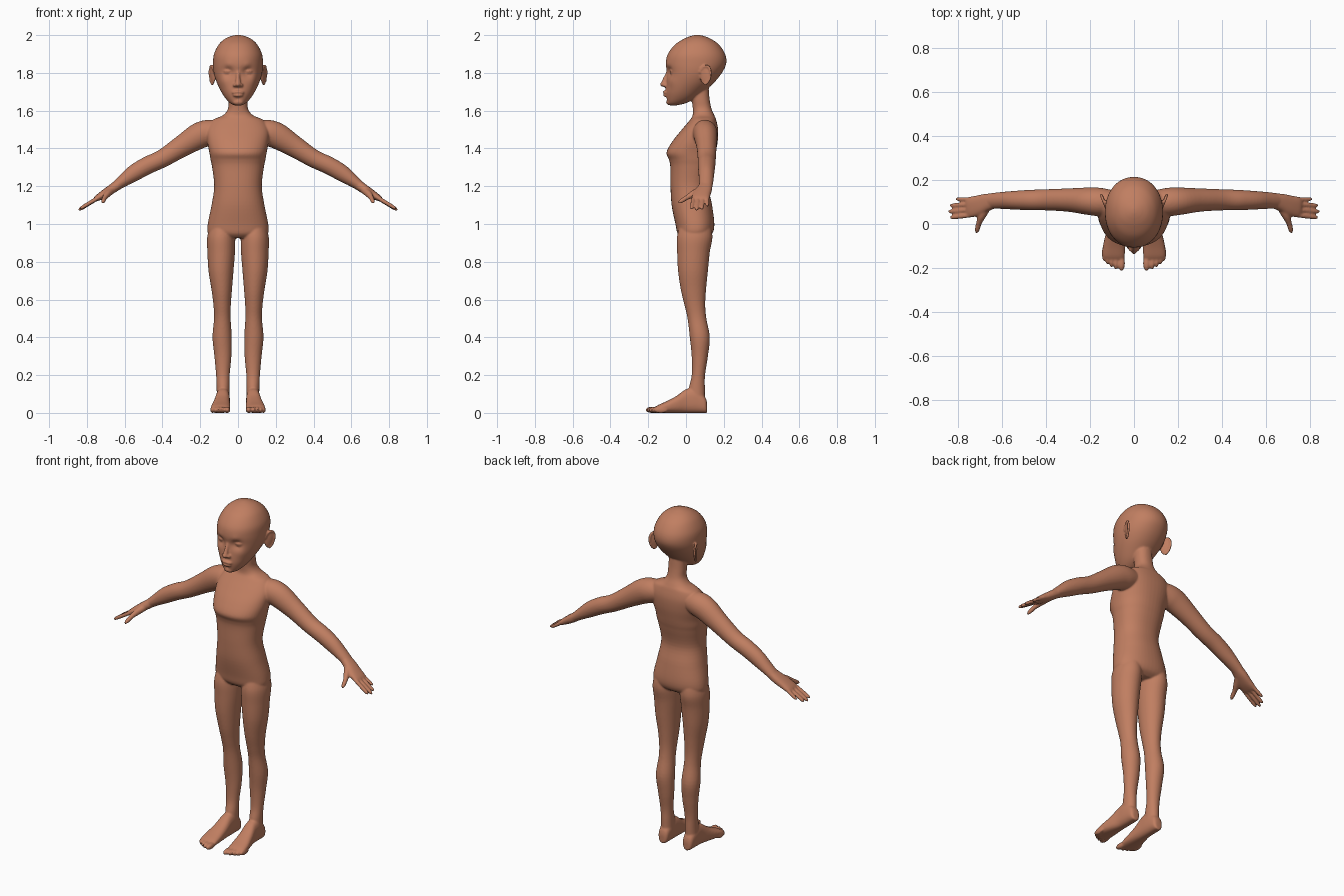
import bpy, bmesh, math
from mathutils import Vector, Matrix, Euler

bm = bmesh.new()


def power(v, p):
    return math.copysign(abs(v) ** (2 / p), v)


def catmull(a, b, c, d, t):
    return [0.5 * (2 * q + (r - p) * t + (2 * p - 5 * q + 4 * r - s) * t * t
                   + (3 * q - p - 3 * r + s) * t ** 3) for p, q, r, s in zip(a, b, c, d)]


def loft(sections, n=32, steps=5, p=2.0, mirror=False):
    """Skin smooth rings through sections (centre, half axis U, half axis V)."""
    keys = [[*c, *u, *v] for c, u, v in sections]
    rows = []
    for i in range(len(keys) - 1):
        quad = [keys[max(i - 1, 0)], keys[i], keys[i + 1], keys[min(i + 2, len(keys) - 1)]]
        rows += [catmull(*quad, k / steps) for k in range(steps)]
    rows.append(keys[-1])
    made = []
    for side in ((1, -1) if mirror else (1,)):
        rings = []
        for r in rows:
            c, u, v = Vector(r[:3]), Vector(r[3:6]), Vector(r[6:])
            ring = []
            for j in range(n):
                a = math.tau * j / n
                co = c + u * power(math.cos(a), p) + v * power(math.sin(a), p)
                co.x *= side
                ring.append(bm.verts.new(co))
            rings.append(ring)
        for lo, hi in zip(rings, rings[1:]):
            for j in range(n):
                bm.faces.new((lo[j], lo[(j + 1) % n], hi[(j + 1) % n], hi[j]))
        bm.faces.new(rings[0])
        bm.faces.new(rings[-1])
        made += [v for ring in rings for v in ring]
    return made


def stack(rows, **kw):
    """Horizontal slices: z, centre x, half width, front y, back y."""
    return loft([((x, (f + b) / 2, z), (w, 0, 0), (0, (b - f) / 2, 0))
                 for z, x, w, f, b in rows], **kw)


def tube(points, ref=(0, 1, 0), **kw):
    """Path of x, y, z, radius along ref, radius across it."""
    secs = []
    for i, q in enumerate(points):
        a, b = points[max(i - 1, 0)], points[min(i + 1, len(points) - 1)]
        t = (Vector(b[:3]) - Vector(a[:3])).normalized()
        r = Vector(ref)
        u = (r - t * r.dot(t)).normalized()
        secs.append((q[:3], u * q[3], t.cross(u) * q[4]))
    return loft(secs, **kw)


def ball(c, size, rot=(0, 0, 0), mirror=False):
    for side in ((1, -1) if mirror else (1,)):
        m = (Matrix.Diagonal((side, 1, 1, 1)) @ Matrix.Translation(c)
             @ Euler(rot).to_matrix().to_4x4() @ Matrix.Diagonal((*size, 1)))
        bmesh.ops.create_uvsphere(bm, u_segments=24, v_segments=14, radius=1, matrix=m)


def push(verts, centre, radius, offset):
    """Soft sculpting stroke."""
    for v in verts:
        d = (v.co - Vector(centre)).length / radius
        v.co += Vector(offset) * math.exp(-d * d)


# torso and neck
stack([(0.925, 0, 0.12, -0.02, 0.11), (0.95, 0, 0.158, -0.045, 0.14), (1.0, 0, 0.16, -0.056, 0.15),
       (1.1, 0, 0.14, -0.076, 0.138), (1.2, 0, 0.126, -0.082, 0.12), (1.3, 0, 0.137, -0.083, 0.14),
       (1.34, 0, 0.145, -0.09, 0.15), (1.38, 0, 0.152, -0.103, 0.158), (1.44, 0, 0.163, -0.07, 0.168),
       (1.5, 0, 0.165, -0.022, 0.17), (1.55, 0, 0.135, 0.02, 0.16), (1.575, 0, 0.08, 0.035, 0.15),
       (1.61, 0, 0.053, 0.036, 0.135), (1.66, 0, 0.05, 0.03, 0.125), (1.72, 0, 0.05, 0.02, 0.12)],
      n=48, p=2.25)

# legs
stack([(1.0, 0.085, 0.06, -0.03, 0.13), (0.93, 0.089, 0.074, -0.048, 0.14),
       (0.85, 0.089, 0.073, -0.047, 0.126), (0.75, 0.09, 0.066, -0.042, 0.116),
       (0.65, 0.086, 0.054, -0.027, 0.106), (0.57, 0.084, 0.046, -0.008, 0.102),
       (0.5, 0.083, 0.044, 0.008, 0.108), (0.4, 0.084, 0.051, 0.02, 0.126),
       (0.3, 0.08, 0.045, 0.03, 0.116), (0.2, 0.08, 0.036, 0.03, 0.101),
       (0.13, 0.079, 0.034, 0.015, 0.1), (0.06, 0.079, 0.034, 0.01, 0.1)], mirror=True)

# feet
loft([((x, y, h / 2), (w, 0, 0), (0, 0, h / 2)) for y, x, w, h in
      [(0.112, 0.08, 0.015, 0.05), (0.1, 0.08, 0.03, 0.085), (0.05, 0.08, 0.036, 0.13),
       (0.0, 0.081, 0.038, 0.125), (-0.05, 0.086, 0.044, 0.09), (-0.1, 0.091, 0.05, 0.063),
       (-0.145, 0.093, 0.051, 0.043), (-0.165, 0.09, 0.043, 0.03)]], p=2.5, mirror=True)
for x, tip, r in [(0.057, -0.215, 0.016), (0.083, -0.208, 0.011), (0.103, -0.198, 0.0105),
                  (0.121, -0.185, 0.01), (0.136, -0.17, 0.01)]:
    ball((x, tip + 0.037, 0.016), (r, 0.037, 0.017), mirror=True)

# arms
tube([(0.08, 0.1, 1.495, 0.05, 0.05), (0.15, 0.1, 1.485, 0.064, 0.068), (0.21, 0.104, 1.465, 0.062, 0.069),
      (0.3, 0.109, 1.41, 0.053, 0.057), (0.4, 0.11, 1.347, 0.048, 0.048), (0.48, 0.109, 1.31, 0.046, 0.047),
      (0.55, 0.108, 1.27, 0.042, 0.044), (0.61, 0.107, 1.228, 0.038, 0.033),
      (0.65, 0.105, 1.198, 0.035, 0.026)], mirror=True)

# palms
tube([(0.635, 0.106, 1.208, 0.034, 0.026), (0.67, 0.098, 1.184, 0.04, 0.025),
      (0.71, 0.084, 1.158, 0.046, 0.022), (0.745, 0.077, 1.137, 0.047, 0.016),
      (0.76, 0.076, 1.128, 0.04, 0.01)], p=2.4, mirror=True)

# fingers and thumbs
for y0, y1, x1, z1, r in [(0.113, 0.113, 0.81, 1.094, 0.0095), (0.09, 0.084, 0.838, 1.078, 0.0105),
                          (0.066, 0.056, 0.845, 1.073, 0.011), (0.042, 0.029, 0.838, 1.08, 0.0105)]:
    a, b = Vector((0.73, y0, 1.145)), Vector((x1, y1, z1))
    tube([(*a.lerp(b, t), r * k, r * k) for t, k in
          [(0, 1), (0.5, 1.05), (0.88, 0.9), (1, 0.35)]], n=14, mirror=True)
tube([(0.665, 0.085, 1.182, 0.02, 0.02), (0.69, 0.04, 1.16, 0.018, 0.019), (0.705, 0.005, 1.14, 0.013, 0.013),
      (0.714, -0.028, 1.12, 0.011, 0.011), (0.717, -0.041, 1.112, 0.004, 0.004)],
     ref=(1, 0, 0), n=16, mirror=True)

# head
head = stack([(1.628, 0, 0.02, -0.085, -0.05), (1.64, 0, 0.042, -0.1, 0.0), (1.665, 0, 0.066, -0.106, 0.05),
              (1.7, 0, 0.089, -0.109, 0.095), (1.75, 0, 0.113, -0.104, 0.15), (1.8, 0, 0.128, -0.102, 0.19),
              (1.85, 0, 0.132, -0.107, 0.213), (1.9, 0, 0.127, -0.096, 0.207), (1.95, 0, 0.102, -0.058, 0.174),
              (1.98, 0, 0.07, -0.012, 0.132), (1.995, 0, 0.036, 0.025, 0.095), (2.001, 0, 0.008, 0.05, 0.07)],
             n=80, steps=6, p=2.1)
for s in (1, -1):
    push(head, (s * 0.05, -0.09, 1.805), 0.028, (0, 0.018, 0))      # eye sockets
    push(head, (s * 0.05, -0.095, 1.84), 0.02, (0, -0.004, 0))      # brows
    push(head, (s * 0.07, -0.07, 1.755), 0.03, (s * 0.003, -0.004, 0))  # cheeks
push(head, (0, -0.108, 1.662), 0.014, (0, 0.007, 0))                # hollow over the chin

# eyes with lids
ball((0.053, -0.06, 1.802), (0.028, 0.024, 0.016), (0, 0, 0.3), mirror=True)
ball((0.053, -0.063, 1.809), (0.03, 0.024, 0.009), (0, 0, 0.3), mirror=True)

# nose
tube([(0, -0.088, 1.82, 0.013, 0.01), (0, -0.1, 1.79, 0.01, 0.011), (0, -0.112, 1.762, 0.012, 0.013),
      (0, -0.119, 1.742, 0.015, 0.013), (0, -0.112, 1.727, 0.01, 0.006)], ref=(1, 0, 0), n=20)
ball((0, -0.123, 1.739), (0.013, 0.015, 0.012))
ball((0.016, -0.11, 1.735), (0.011, 0.015, 0.01), mirror=True)

# lips and chin
ball((0.011, -0.108, 1.698), (0.024, 0.014, 0.0075), (0, 0.12, 0.3), mirror=True)
ball((0, -0.107, 1.681), (0.027, 0.015, 0.008))
ball((0, -0.088, 1.645), (0.03, 0.017, 0.016))

# ears: thin bowl and curled rim
ball((0.134, 0.1, 1.785), (0.007, 0.026, 0.048), (-0.15, 0, -0.45), mirror=True)
rim = []
for i in range(10):
    a = math.radians(165 - 27 * i)
    y, z = 0.03 * math.cos(a), 0.05 * math.sin(a)
    rim.append((0.136 + 0.4 * y + 0.08 * z, 0.1 + y + 0.15 * z, 1.787 + z, 0.0075, 0.0065))
tube(rim, ref=(1, 0, 0), n=12, mirror=True)

# fuse every part into one smooth skin
bmesh.ops.recalc_face_normals(bm, faces=bm.faces)
mesh = bpy.data.meshes.new("body")
bm.to_mesh(mesh)
bm.free()
body = bpy.data.objects.new("body", mesh)
bpy.context.collection.objects.link(body)
skin = bpy.data.materials.new("warm brown skin")
skin.diffuse_color = (0.53, 0.21, 0.12, 1)
mesh.materials.append(skin)
fuse = body.modifiers.new("fuse", 'REMESH')
fuse.mode = 'VOXEL'
fuse.voxel_size = 0.005
fuse.use_smooth_shade = True
soften = body.modifiers.new("soften", 'SMOOTH')
soften.factor = 0.5
soften.iterations = 5
